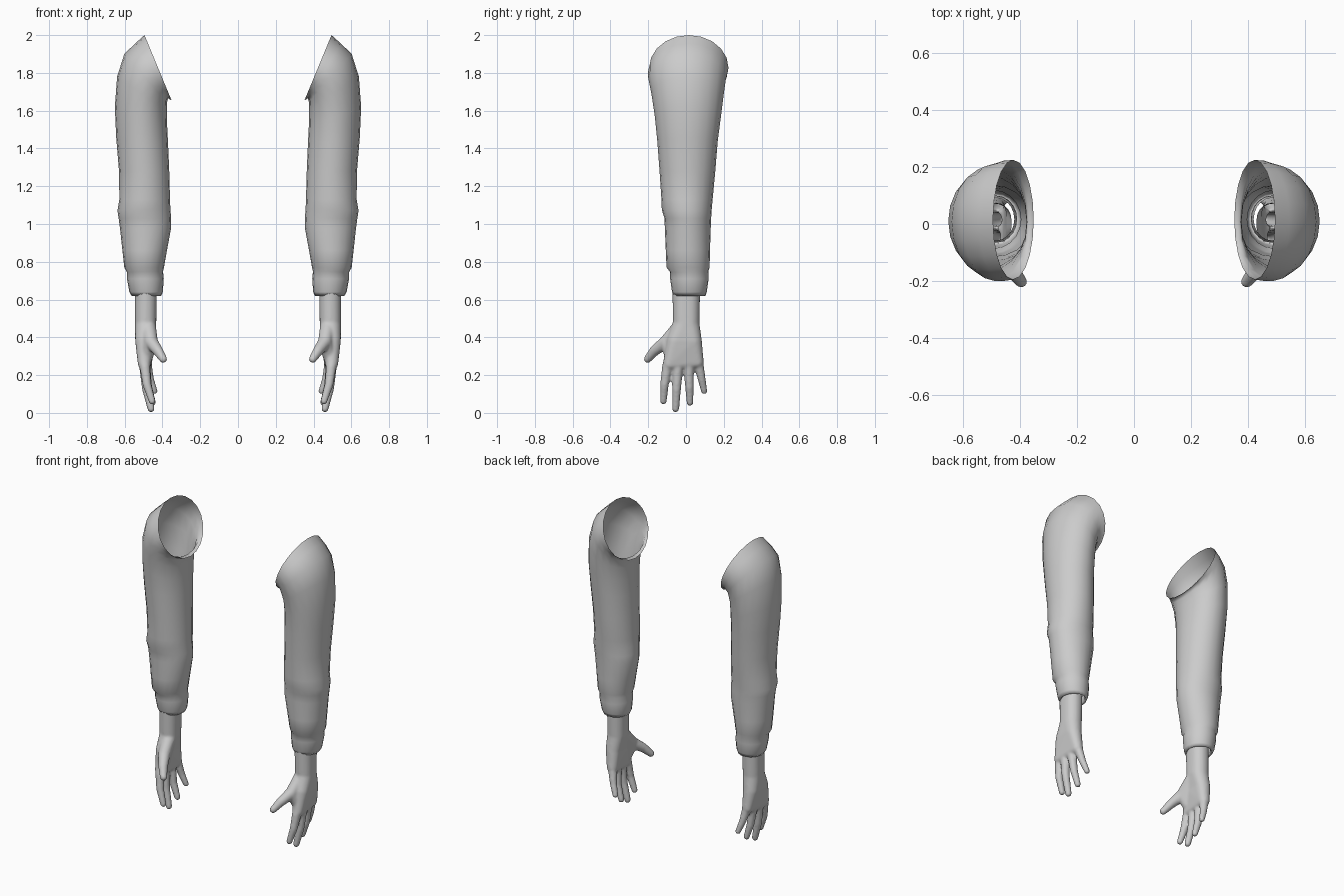
import bpy, bmesh, math
from mathutils import Matrix

if "Cube" in bpy.data.objects:
    bpy.data.objects.remove(bpy.data.objects["Cube"])

grey = bpy.data.materials.new("light grey")
grey.diffuse_color = (0.6, 0.6, 0.6, 1)
grey.use_nodes = True
grey.node_tree.nodes["Principled BSDF"].inputs["Base Color"].default_value = grey.diffuse_color


def finish(name, bm):
    """Make a smooth object, mirrored to the other arm."""
    me = bpy.data.meshes.new(name)
    bm.to_mesh(me)
    bm.free()
    me.materials.clear()
    me.materials.append(grey)
    for p in me.polygons:
        p.use_smooth = True
        p.material_index = 0
    ob = bpy.data.objects.new(name, me)
    bpy.context.collection.objects.link(ob)
    ob.modifiers.new("other_arm", 'MIRROR').use_mirror_merge = False
    return ob


# Sleeve rings: outer x, outer z, inner x, inner z, front y, back y
RINGS = [
    (.495, 2.00, .352, 1.655, -.195, .225),
    (.545, 1.955, .370, 1.665, -.200, .222),
    (.602, 1.90, .376, 1.645, -.200, .212),
    (.640, 1.78, .377, 1.60, -.183, .200),
    (.652, 1.62, .375, 1.52, -.165, .185),
    (.645, 1.46, .370, 1.42, -.152, .168),
    (.630, 1.28, .364, 1.28, -.140, .155),
    (.628, 1.13, .360, 1.13, -.130, .141),
    (.638, 1.07, .358, 1.08, -.128, .136),
    (.632, 1.03, .354, 1.03, -.114, .133),
    (.625, .98, .354, .98, -.112, .131),
    (.612, .86, .376, .86, -.107, .127),
    (.602, .77, .392, .77, -.103, .125),
    (.588, .745, .397, .75, -.086, .118),
    (.588, .71, .393, .71, -.084, .120),
    (.575, .64, .398, .64, -.074, .110),
    (.562, .618, .408, .618, -.066, .102),
    (.550, .628, .420, .628, -.058, .092),
    (.560, .70, .410, .70, -.066, .100),
]
SIDES = 20
bm = bmesh.new()
loops = []
for xo, zo, xi, zi, yf, yb in RINGS:
    loop = []
    for i in range(SIDES):
        a = 2 * math.pi * i / SIDES
        c, s = math.cos(a), math.sin(a)
        loop.append(bm.verts.new(((xo + xi) / 2 + (xo - xi) / 2 * c,
                                  (yf + yb) / 2 + (yb - yf) / 2 * s,
                                  (zo + zi) / 2 + (zo - zi) / 2 * c)))
    loops.append(loop)
for a, b in zip(loops, loops[1:]):
    for i in range(SIDES):
        j = (i + 1) % SIDES
        bm.faces.new((a[i], b[i], b[j], a[j]))
finish("sleeves", bm)

# Hand: rounded hulls fused into one skin
hand = bmesh.new()


def hull(*balls):
    part = bmesh.new()
    for x, y, z, r in balls:
        bmesh.ops.create_icosphere(part, subdivisions=3, radius=r,
                                   matrix=Matrix.Translation((x, y, z)))
    res = bmesh.ops.convex_hull(part, input=part.verts)
    junk = {g for g in res["geom_interior"] + res["geom_unused"]
            if isinstance(g, bmesh.types.BMVert)}
    bmesh.ops.delete(part, geom=list(junk), context='VERTS')
    me = bpy.data.meshes.new("part")
    part.to_mesh(me)
    part.free()
    hand.from_mesh(me)
    bpy.data.meshes.remove(me)


def chain(*balls):
    for a, b in zip(balls, balls[1:]):
        hull(a, b)


# Wrist, palm and thumb mound
hull((.487, -.014, .74, .058), (.487, .018, .74, .058),
     (.489, -.014, .47, .056), (.489, .016, .47, .056))
hull((.489, -.014, .47, .056), (.489, .016, .47, .056),
     (.496, -.055, .38, .048), (.496, .036, .38, .048))
hull((.496, -.055, .38, .048), (.496, .036, .38, .048),
     (.496, -.088, .26, .034), (.488, .060, .27, .034))
hull((.475, -.035, .45, .042), (.460, -.105, .375, .036),
     (.485, -.075, .30, .036))
# Thumb
chain((.460, -.105, .375, .036), (.425, -.165, .330, .028),
      (.396, -.203, .285, .021))
# Fingers from index to little
chain((.494, -.098, .25, .028), (.482, -.114, .15, .023), (.455, -.120, .062, .018))
chain((.496, -.043, .25, .028), (.485, -.050, .13, .024), (.460, -.055, .022, .019))
chain((.492, .014, .25, .028), (.478, .018, .14, .023), (.452, .021, .054, .018))
chain((.484, .066, .26, .027), (.466, .083, .18, .021), (.443, .096, .115, .017))

tmp_me = bpy.data.meshes.new("tmp")
hand.to_mesh(tmp_me)
hand.free()
tmp = bpy.data.objects.new("tmp", tmp_me)
bpy.context.collection.objects.link(tmp)
rm = tmp.modifiers.new("fuse", 'REMESH')
rm.mode = 'VOXEL'
rm.voxel_size = 0.007
sm = tmp.modifiers.new("soften", 'SMOOTH')
sm.factor, sm.iterations = 0.5, 6
dg = bpy.context.evaluated_depsgraph_get()
baked = bpy.data.meshes.new_from_object(tmp.evaluated_get(dg))
bpy.data.objects.remove(tmp)

# Open the wrist inside the cuff
bm = bmesh.new()
bm.from_mesh(baked)
bmesh.ops.bisect_plane(bm, geom=bm.verts[:] + bm.edges[:] + bm.faces[:],
                       plane_co=(0, 0, .66), plane_no=(0, 0, 1), clear_outer=True)
finish("hands", bm)
bpy.data.meshes.remove(baked)
